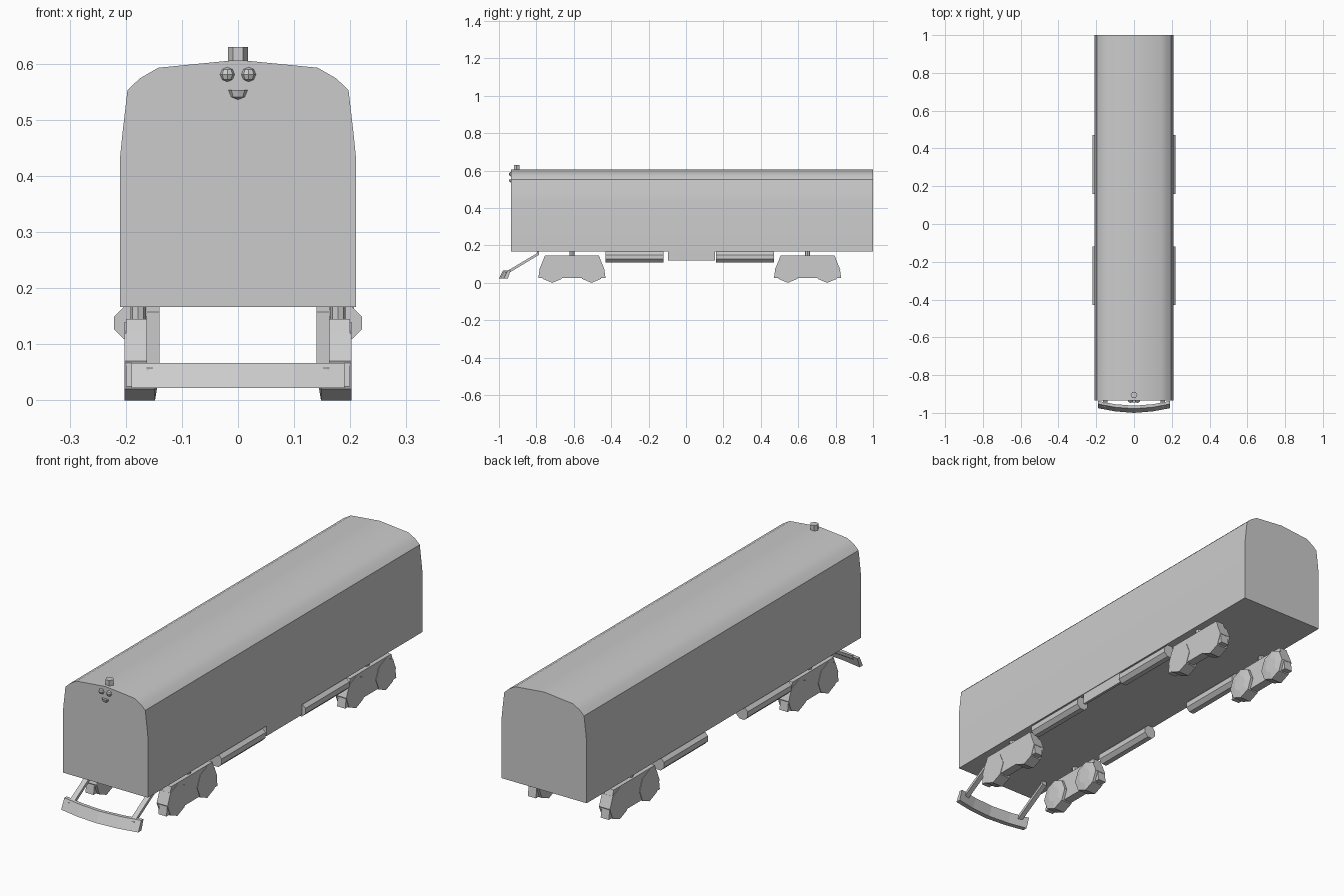
import bpy, bmesh
from math import radians, pi, cos, sin
from mathutils import Matrix

old = bpy.data.objects.get("Cube")
if old:
    bpy.data.objects.remove(old, do_unlink=True)

grey = bpy.data.materials.new("plain grey")
grey.use_nodes = True
COLOUR = (0.6, 0.6, 0.6, 1)
grey.diffuse_color = COLOUR
grey.node_tree.nodes["Principled BSDF"].inputs["Base Color"].default_value = COLOUR


def finish(name, bm):
    bmesh.ops.recalc_face_normals(bm, faces=bm.faces)
    mesh = bpy.data.meshes.new(name)
    bm.to_mesh(mesh)
    bm.free()
    mesh.materials.append(grey)
    ob = bpy.data.objects.new(name, mesh)
    bpy.context.collection.objects.link(ob)
    return ob


def loft(name, rings):
    """Skin a row of equal-length rings and cap both ends."""
    bm = bmesh.new()
    rows = [[bm.verts.new(p) for p in ring] for ring in rings]
    n = len(rows[0])
    for a, b in zip(rows, rows[1:]):
        for i in range(n):
            j = (i + 1) % n
            bm.faces.new((a[i], a[j], b[j], b[i]))
    bm.faces.new(rows[0])
    bm.faces.new(rows[-1])
    return finish(name, bm)


def along_y(name, xz, y0, y1):
    return loft(name, [[(x, y, z) for x, z in xz] for y in (y0, y1)])


def along_x(name, yz, x0, x1):
    return loft(name, [[(x, y, z) for y, z in yz] for x in (x0, x1)])


def circle(a, b, r, n, turn=0):
    return [(a + r * cos(turn + 2 * pi * i / n), b + r * sin(turn + 2 * pi * i / n))
            for i in range(n)]


# Carriage body with arched roof
half = [(0.21, 0.167), (0.21, 0.435), (0.206, 0.475), (0.197, 0.553),
        (0.175, 0.574), (0.142, 0.593)]
shell = half + [(0, 0.607)] + [(-x, z) for x, z in reversed(half)]
body = along_y("carriage_body", shell, -0.935, 1.0)
bpy.context.view_layer.objects.active = body
body.select_set(True)
bpy.ops.object.shade_smooth_by_angle(angle=radians(25))
body.select_set(False)

# Running gear, tanks and guard arms on each side
frame = [(-0.18, 0.025), (-0.174, 0.065), (-0.145, 0.145),
         (0.145, 0.145), (0.174, 0.065), (0.18, 0.025)]
arm = [(-0.785, 0.167), (-0.785, 0.15), (-0.965, 0.042),
       (-0.965, 0.058), (-0.797, 0.158), (-0.797, 0.167)]
for side, s in (("left", 1), ("right", -1)):
    for end, y in (("front", -0.61), ("rear", 0.65)):
        tag = f"{end}_{side}"
        along_x("bogie_frame_" + tag, [(y + a, z) for a, z in frame], s * 0.16, s * 0.2)
        for n, dy in enumerate((-0.105, 0.105)):
            def rim(x, r):
                return [(s * x, a, b) for a, b in circle(y + dy, 0.07, r, 8, pi / 2)]
            loft(f"wheel_{tag}_{n + 1}", [rim(0.142, 0.035), rim(0.148, 0.07), rim(0.202, 0.07)])
        pin = circle(s * 0.178, y, 0.014, 8)
        loft("pivot_pin_" + tag, [[(a, b, z) for a, b in pin] for z in (0.14, 0.17)])
    for end, y0, y1 in (("front", -0.43, -0.12), ("rear", 0.16, 0.47)):
        along_y(f"tank_{end}_{side}", circle(s * 0.192, 0.138, 0.031, 8, pi / 8), y0, y1)
    along_x("guard_arm_" + side, arm, s * 0.14, s * 0.163)

# Wedge-shaped underfloor box
along_y("underfloor_box", [(0.16, 0.167), (0.207, 0.167), (0.207, 0.12), (0.195, 0.12)],
        -0.095, 0.155)

# Bowed front guard
bow = [(-0.19, 0.025), (-0.1, 0.008), (0, 0), (0.1, 0.008), (0.19, 0.025)]
section = [(-1.0, 0.022), (-0.978, 0.022), (-0.962, 0.067), (-0.978, 0.067)]
loft("front_guard", [[(x, y + d, z) for y, z in section] for x, d in bow])

# Roof vent
loft("roof_vent", [[(a, b, z) for a, b in circle(0, -0.905, 0.018, 6)] for z in (0.595, 0.63)])

# Headlamps
for name, x, z, r in (("left_lamp", 0.019, 0.581, 0.013),
                      ("right_lamp", -0.019, 0.581, 0.013),
                      ("lower_lamp", 0, 0.553, 0.017)):
    bm = bmesh.new()
    place = Matrix.Translation((x, -0.935, z)) @ Matrix.Diagonal((r, 0.012, r, 1))
    bmesh.ops.create_uvsphere(bm, u_segments=8, v_segments=4, radius=1, matrix=place)
    if name == "lower_lamp":
        cut = bmesh.ops.bisect_plane(bm, geom=bm.verts[:] + bm.edges[:] + bm.faces[:],
                                     plane_co=(0, 0, z), plane_no=(0, 0, 1), clear_outer=True)
        bmesh.ops.holes_fill(bm, edges=bm.edges)
    finish(name, bm)
